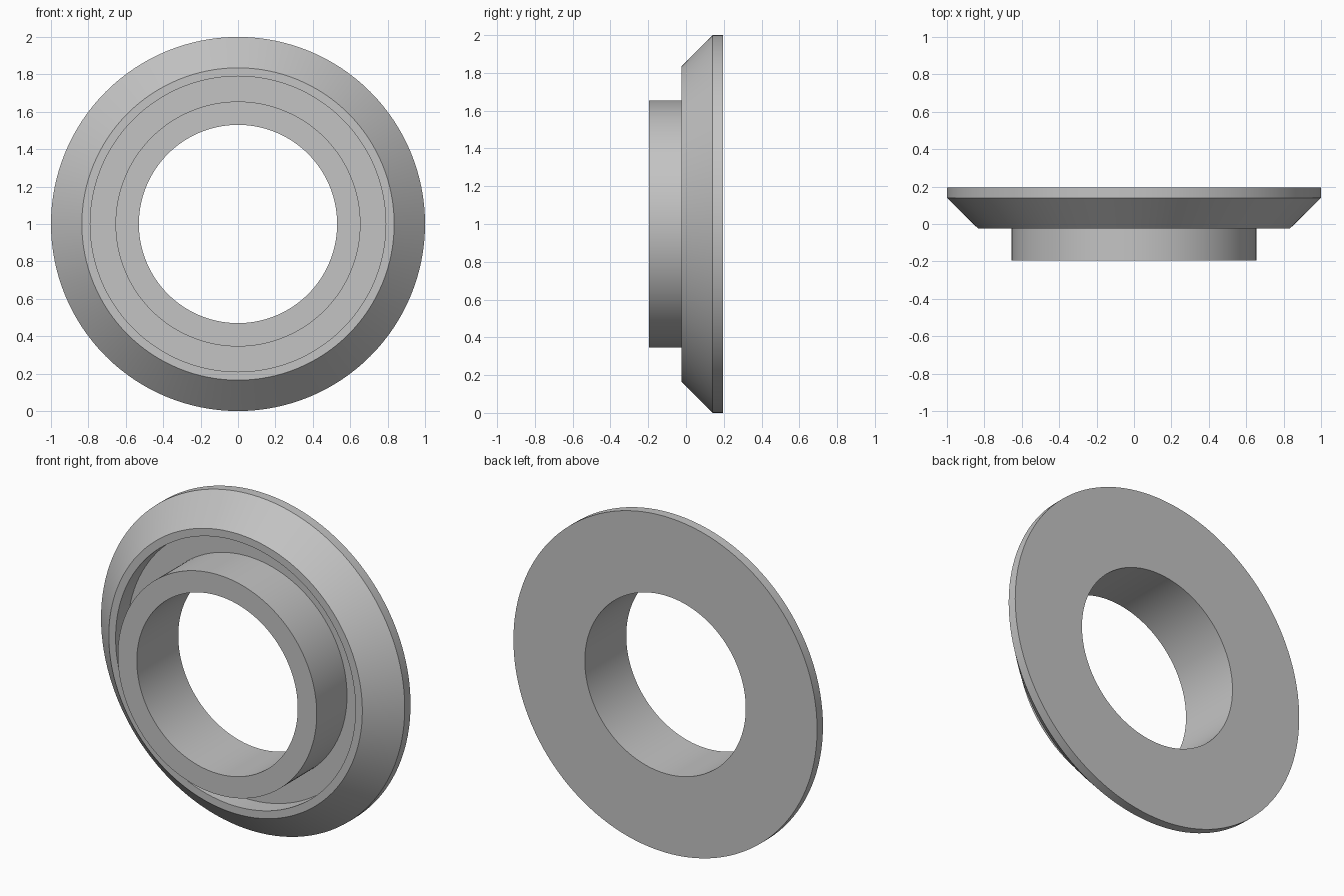
import bpy, bmesh, math
from mathutils import Vector, Matrix

cube = bpy.data.objects.get("Cube")
if cube:
    bpy.data.objects.remove(cube, do_unlink=True)

SEGMENTS = 128

# Plain grey metal
grey = bpy.data.materials.new("light_grey")
grey.use_nodes = True
colour = (0.55, 0.55, 0.55, 1)
grey.diffuse_color = colour
grey.node_tree.nodes["Principled BSDF"].inputs["Base Color"].default_value = colour

# Cross-section as (radius, depth along y)
profile = [
    (0.53, -0.195), (0.655, -0.195),   # hub front face
    (0.655, 0.09), (0.79, 0.09),       # groove floor around the hub
    (0.79, -0.023), (0.835, -0.023),   # narrow lip
    (1.0, 0.14), (1.0, 0.195),         # bevel and outer rim
    (0.53, 0.195),                     # flat back, bore closes the loop
]


def lathe(name, section, material):
    """Revolve a closed section about the y axis."""
    bm = bmesh.new()
    verts = [bm.verts.new((r, y, 0)) for r, y in section]
    edges = [bm.edges.new((v, verts[(i + 1) % len(verts)]))
             for i, v in enumerate(verts)]
    bmesh.ops.spin(bm, geom=verts + edges, cent=(0, 0, 0), axis=(0, 1, 0),
                   angle=math.tau, steps=SEGMENTS, use_duplicate=False)
    bmesh.ops.remove_doubles(bm, verts=bm.verts, dist=0.0001)
    bmesh.ops.recalc_face_normals(bm, faces=bm.faces)
    mesh = bpy.data.meshes.new(name)
    bm.to_mesh(mesh)
    bm.free()
    mesh.materials.append(material)
    obj = bpy.data.objects.new(name, mesh)
    bpy.context.collection.objects.link(obj)
    return obj


# Flanged ring standing upright on its rim
ring = lathe("flanged_ring", profile, grey)
ring.location.z = 1

bpy.ops.object.select_all(action='DESELECT')
ring.select_set(True)
bpy.context.view_layer.objects.active = ring
bpy.ops.object.shade_smooth_by_angle(angle=math.radians(30))
